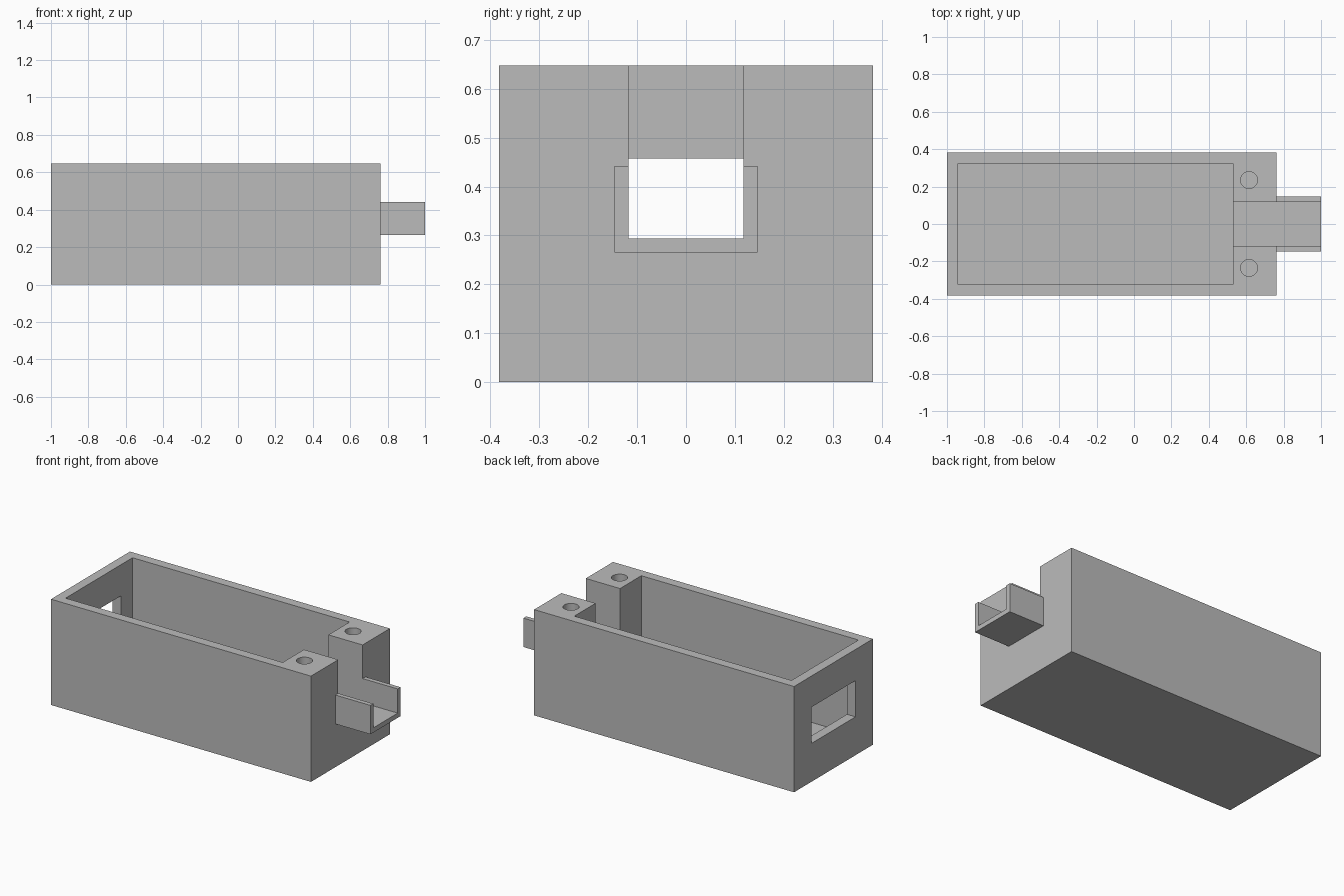
import bpy

cube = bpy.data.objects.get("Cube")
if cube:
    bpy.data.objects.remove(cube, do_unlink=True)

grey = bpy.data.materials.new("plain grey")
grey.use_nodes = True
colour = (0.5, 0.5, 0.5, 1)
grey.diffuse_color = colour
grey.node_tree.nodes["Principled BSDF"].inputs["Base Color"].default_value = colour


def box(name, x, half_y, z):
    """Box spanning x and z ranges, symmetric about y = 0."""
    bpy.ops.mesh.primitive_cube_add(size=1, location=(sum(x) / 2, 0, sum(z) / 2))
    ob = bpy.context.object
    ob.name = name
    ob.scale = (x[1] - x[0], 2 * half_y, z[1] - z[0])
    bpy.ops.object.transform_apply(location=True, rotation=False, scale=True)
    ob.data.materials.append(grey)
    return ob


def combine(target, tool, operation):
    """Apply a boolean and discard the tool."""
    mod = target.modifiers.new(tool.name, "BOOLEAN")
    mod.operation = operation
    mod.solver = "EXACT"
    mod.object = tool
    bpy.context.view_layer.objects.active = target
    bpy.ops.object.modifier_apply(modifier=mod.name)
    bpy.data.objects.remove(tool, do_unlink=True)


HEIGHT = 0.648

# Outer case with the spout block projecting from one end
case = box("open_case", (-1, 0.762), 0.382, (0, HEIGHT))
combine(case, box("spout", (0.65, 1), 0.146, (0.265, 0.442)), "UNION")

# Main cavity, spout channel and end window
for cutter in (
    box("cavity", (-0.942, 0.53), 0.324, (0.058, 0.8)),
    box("channel", (0.45, 1.1), 0.118, (0.294, 0.8)),
    box("window", (-1.1, -0.85), 0.213, (0.235, 0.457)),
):
    combine(case, cutter, "DIFFERENCE")

# Screw holes in the two end posts
for side in (-1, 1):
    bpy.ops.mesh.primitive_cylinder_add(
        vertices=48, radius=0.045, depth=0.6, location=(0.615, side * 0.235, HEIGHT))
    hole = bpy.context.object
    hole.name = "screw_hole"
    hole.data.materials.append(grey)
    combine(case, hole, "DIFFERENCE")

# Smooth hole walls while keeping the box edges crisp
bpy.ops.object.select_all(action="DESELECT")
case.select_set(True)
bpy.context.view_layer.objects.active = case
bpy.ops.object.shade_smooth_by_angle()
